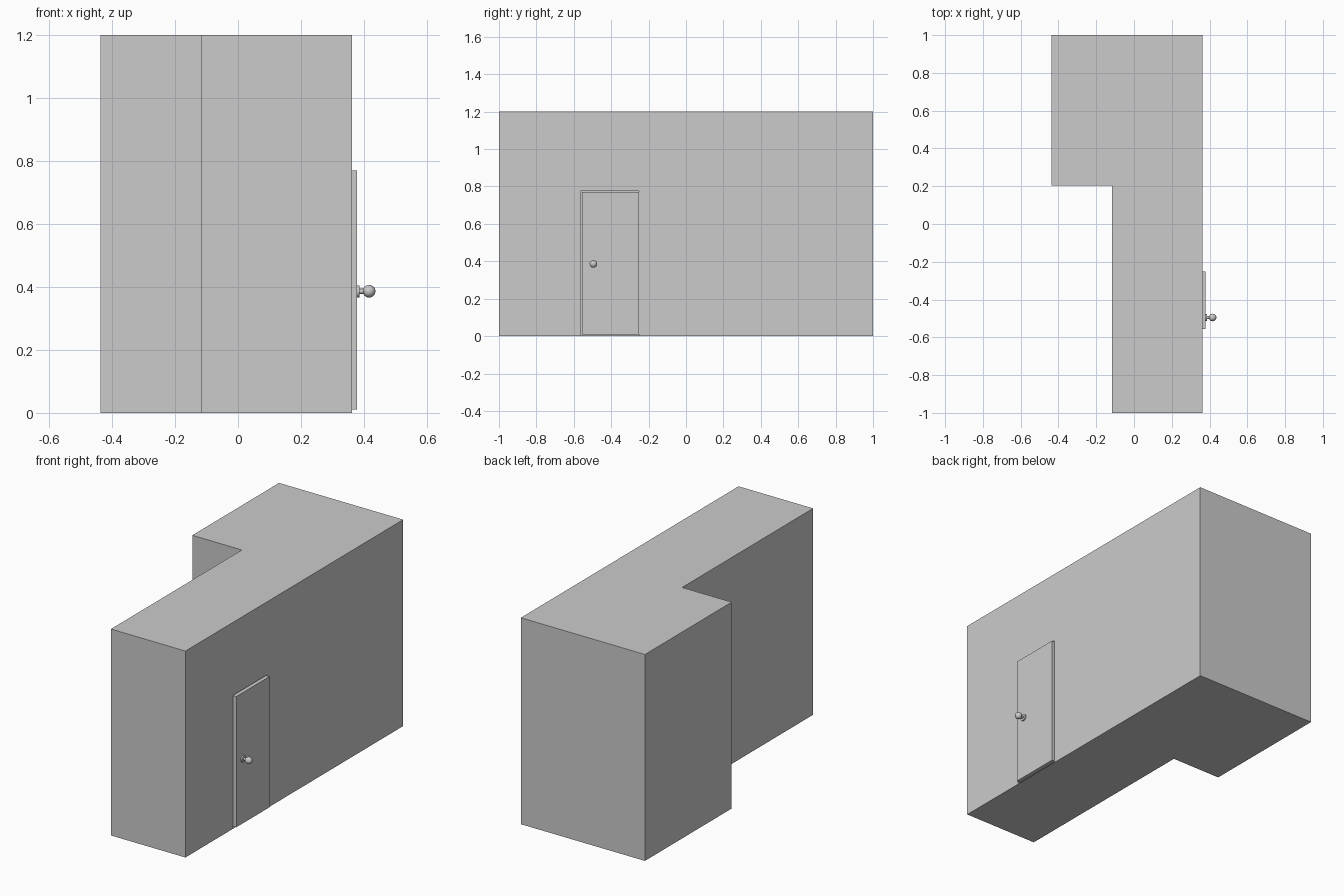
import bpy, bmesh, math

if "Cube" in bpy.data.objects:
    bpy.data.objects.remove(bpy.data.objects["Cube"])

WALL_X = 0.362
KNOB_Y, KNOB_Z = -0.495, 0.386


def finish(name, bm):
    bmesh.ops.recalc_face_normals(bm, faces=bm.faces[:])
    mesh = bpy.data.meshes.new(name)
    bm.to_mesh(mesh)
    bm.free()
    obj = bpy.data.objects.new(name, mesh)
    bpy.context.collection.objects.link(obj)
    return obj


def prism(name, outline, z0, z1):
    bm = bmesh.new()
    face = bm.faces.new([bm.verts.new((x, y, z0)) for x, y in outline])
    new = bmesh.ops.extrude_face_region(bm, geom=[face])["geom"]
    verts = [v for v in new if isinstance(v, bmesh.types.BMVert)]
    bmesh.ops.translate(bm, verts=verts, vec=(0, 0, z1 - z0))
    return finish(name, bm)


def box(name, x0, x1, y0, y1, z0, z1):
    return prism(name, [(x0, y0), (x1, y0), (x1, y1), (x0, y1)], z0, z1)


def smooth(obj):
    bpy.ops.object.select_all(action="DESELECT")
    obj.select_set(True)
    bpy.context.view_layer.objects.active = obj
    bpy.ops.object.shade_smooth_by_angle(angle=math.radians(35))


def knob_disc(name, radius, x0, x1):
    bpy.ops.mesh.primitive_cylinder_add(
        vertices=32, radius=radius, depth=x1 - x0,
        location=((x0 + x1) / 2, KNOB_Y, KNOB_Z), rotation=(0, math.pi / 2, 0))
    obj = bpy.context.object
    obj.name = name
    smooth(obj)


# L-shaped room block
room = prism("room_walls", [(-0.436, 0.203), (-0.117, 0.203), (-0.117, -1),
                            (WALL_X, -1), (WALL_X, 1), (-0.436, 1)], 0, 1.2)

# Shallow doorway recess leaving a thin gap around the door
cutter = box("doorway_cutter", WALL_X - 0.015, WALL_X + 0.1,
             -0.565, -0.25, 0.003, 0.775)
cutter.hide_render = True
cutter.hide_viewport = True
cut = room.modifiers.new("doorway", "BOOLEAN")
cut.operation = "DIFFERENCE"
cut.solver = "EXACT"
cut.object = cutter

# Door leaf standing slightly proud of the wall
box("door", WALL_X - 0.016, 0.378, -0.555, -0.252, 0.01, 0.77)

# Door knob: backing plate, stem and ball
knob_disc("knob_plate", 0.019, 0.376, 0.386)
knob_disc("knob_stem", 0.008, 0.384, 0.40)
bpy.ops.mesh.primitive_uv_sphere_add(segments=32, ring_count=16, radius=0.02,
                                     location=(0.416, KNOB_Y, KNOB_Z))
bpy.context.object.name = "knob_ball"
smooth(bpy.context.object)
